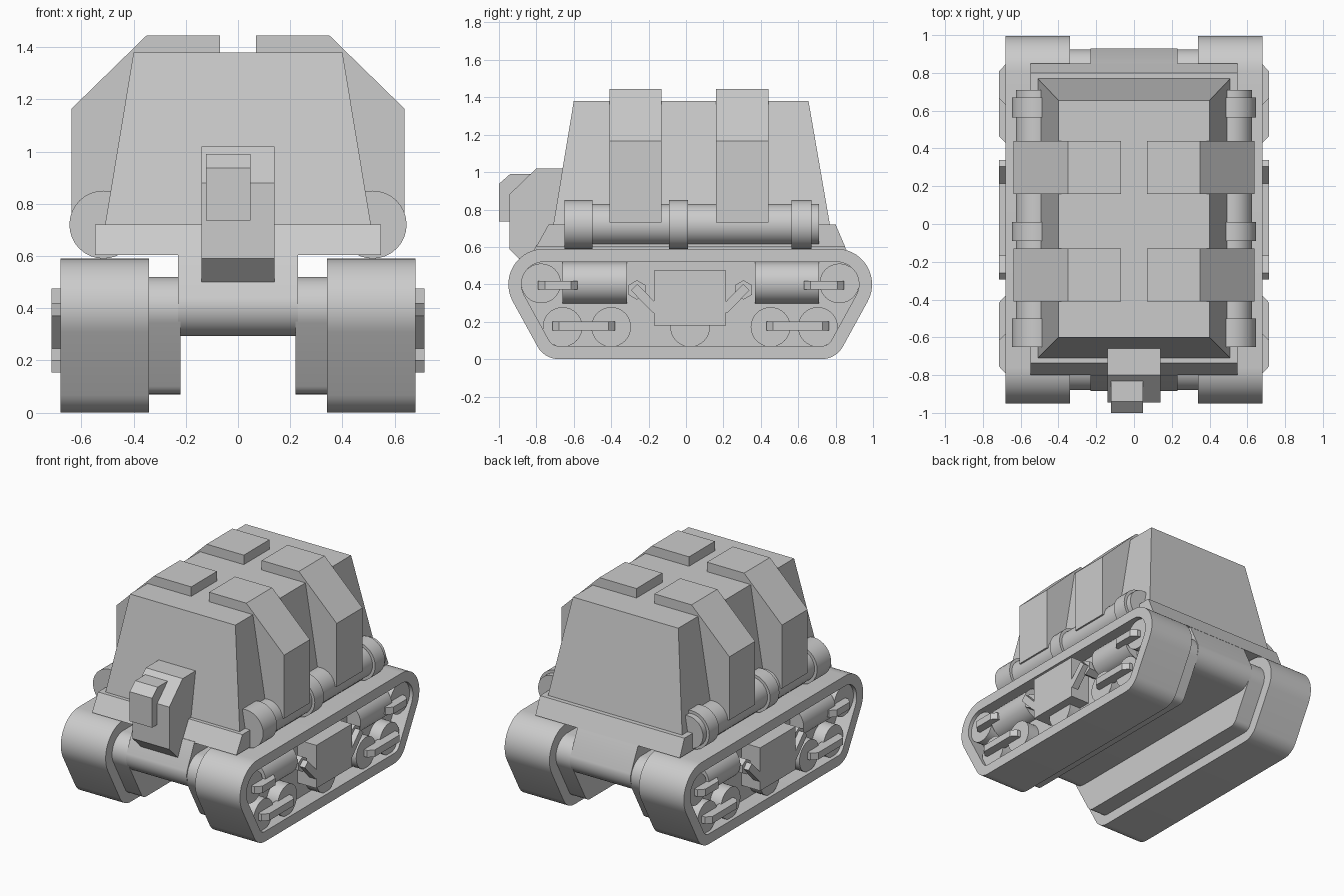
import bpy, bmesh
from math import sin, cos, radians, pi, atan2, hypot

if "Cube" in bpy.data.objects:
    bpy.data.objects.remove(bpy.data.objects["Cube"])

MID = 0.0225  # fore/aft middle of the running gear


def finish(bm, name, mirror):
    bmesh.ops.recalc_face_normals(bm, faces=bm.faces[:])
    me = bpy.data.meshes.new(name)
    bm.to_mesh(me)
    bm.free()
    ob = bpy.data.objects.new(name, me)
    bpy.context.collection.objects.link(ob)
    bpy.ops.object.select_all(action='DESELECT')
    ob.select_set(True)
    bpy.context.view_layer.objects.active = ob
    bpy.ops.object.shade_smooth_by_angle(angle=radians(30))
    if mirror:
        ob.modifiers.new("Mirror", 'MIRROR').use_mirror_merge = False
    return ob


def place(axis, t, u, v):
    return {'x': (t, u, v), 'y': (u, t, v), 'z': (u, v, t)}[axis]


def loft(name, axis, rings, mirror=False):
    """rings: list of (points, position along axis), capped at both ends"""
    bm = bmesh.new()
    loops = [[bm.verts.new(place(axis, t, u, v)) for u, v in pts] for pts, t in rings]
    n = len(loops[0])
    for a, b in zip(loops, loops[1:]):
        for i in range(n):
            j = (i + 1) % n
            bm.faces.new((a[i], a[j], b[j], b[i]))
    bm.faces.new(loops[0])
    bm.faces.new(loops[-1])
    return finish(bm, name, mirror)


def prism(name, axis, pts, a, b, mirror=False):
    return loft(name, axis, [(pts, a), (pts, b)], mirror)


def arc(cu, cv, r, a0, a1, n):
    angles = [radians(a0 + (a1 - a0) * i / n) for i in range(n + 1)]
    return [(cu + r * cos(a), cv + r * sin(a)) for a in angles]


def circle(cu, cv, r, n=32):
    return arc(cu, cv, r, 0, 360, n)[:-1]


def rect(u0, u1, v0, v1):
    return [(u0, v0), (u1, v0), (u1, v1), (u0, v1)]


def both_ends(half):
    """Close a front half profile with its fore/aft reflection"""
    return half + [(2 * MID - y, z) for y, z in reversed(half)]


def track_profile(inset):
    return both_ends(arc(-0.76, 0.40, 0.19 - inset, 90, 208.8, 14)
                     + arc(-0.68, 0.13, 0.13 - inset, 208.8, 270, 8))


# Tracks: outer belt with recessed side, stepped inner frame
outer, inner = track_profile(0), track_profile(0.07)
loft("track", 'x', [(inner, 0.22), (inner, 0.34), (outer, 0.34), (outer, 0.68),
                    (inner, 0.68), (inner, 0.57)], True).name = "track"

# Lower body between the tracks
prism("lower_body", 'x', both_ends([(-0.80, 0.61)] + arc(-0.77, 0.408, 0.115, 165, 270, 12)),
      -0.23, 0.23)

# Deck and tapered hull
prism("deck", 'x', [(-0.80, 0.603), (-0.735, 0.72), (0.80, 0.72), (0.85, 0.603)], -0.548, 0.548)
loft("hull", 'z', [(rect(-0.51, 0.51, -0.71, 0.77), 0.715),
                   (rect(-0.40, 0.40, -0.60, 0.655), 1.38)])

# Angled armour straps over the roof and sides
strap = [(0.068, 1.445), (0.35, 1.445), (0.637, 1.165), (0.637, 0.73),
         (0.42, 0.73), (0.34, 1.33), (0.068, 1.33)]
for i, (a, b) in enumerate(((-0.41, -0.13), (0.16, 0.44))):
    prism(f"armour_strap_{i}", 'y', strap, a, b, True)

# Side tubes with collars
prism("side_tube", 'y', circle(-0.516, 0.72, 0.11), -0.645, 0.71, True)
for i, (a, b) in enumerate(((-0.65, -0.50), (-0.09, 0.01), (0.565, 0.67))):
    prism(f"tube_collar_{i}", 'y', circle(-0.516, 0.72, 0.13), a, b, True)

# Front housing and viewing box
prism("front_housing", 'x', [(-0.60, 1.02), (-0.80, 1.02), (-0.945, 0.88), (-0.945, 0.59),
                             (-0.855, 0.50), (-0.60, 0.50)], -0.14, 0.14)
prism("viewing_box", 'x', [(-0.81, 0.99), (-0.94, 0.99), (-1.0, 0.937), (-1.0, 0.735),
                           (-0.81, 0.735)], -0.122, 0.048)

# Road wheels
wheels = [(-0.775, 0.405), (0.82, 0.405), (-0.66, 0.172), (-0.40, 0.172),
          (0.022, 0.172), (0.452, 0.172), (0.705, 0.172)]
for i, (y, z) in enumerate(wheels):
    prism(f"wheel_{i}", 'x', circle(y, z, 0.106), 0.55, 0.655, True)

# Fore/aft suspension cylinders in the recess
for i, (a, b) in enumerate(((-0.66, -0.315), (0.37, 0.71))):
    prism(f"suspension_cylinder_{i}", 'y', circle(0.56, 0.408, 0.112), a, b, True)

# Chamfered link bars joining the wheels
for i, (a, b, z) in enumerate(((-0.79, -0.58, 0.395), (0.63, 0.845, 0.395),
                               (-0.715, -0.38, 0.178), (0.43, 0.765, 0.178))):
    bar = [(0.64, a), (0.68, a), (0.714, a + 0.035), (0.714, b - 0.035), (0.68, b), (0.64, b)]
    prism(f"link_bar_{i}", 'z', bar, z - 0.024, z + 0.024, True)

# Central side plate with diagonal struts and hex nuts
prism("side_plate", 'x', rect(-0.17, 0.215, 0.18, 0.475), 0.55, 0.714, True)
for i, s in enumerate((-1, 1)):
    y0, z0, y1, z1 = MID + s * 0.30, 0.385, MID + s * 0.18, 0.262
    d = hypot(y1 - y0, z1 - z0)
    ny, nz = -(z1 - z0) / d * 0.024, (y1 - y0) / d * 0.024
    prism(f"diagonal_strut_{i}", 'x', [(y0 + ny, z0 + nz), (y1 + ny, z1 + nz),
                                       (y1 - ny, z1 - nz), (y0 - ny, z0 - nz)], 0.665, 0.714, True)
    prism(f"hex_nut_{i}", 'x', arc(MID + s * 0.285, 0.37, 0.052, 30, 330, 5), 0.55, 0.675, True)
